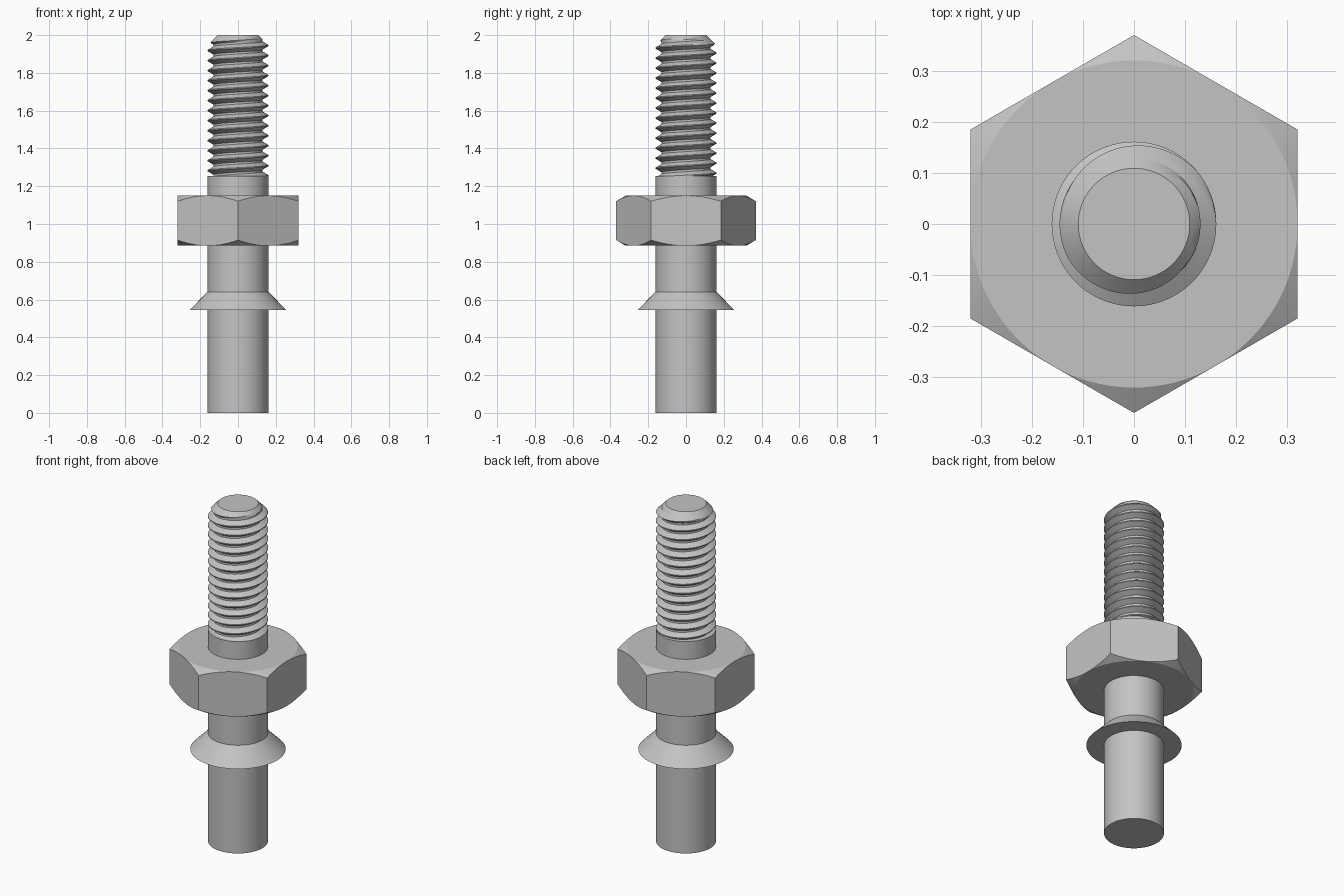
import bpy, bmesh, math

cube = bpy.data.objects.get("Cube")
if cube:
    bpy.data.objects.remove(cube, do_unlink=True)

# Single steel colour
steel = bpy.data.materials.new("steel grey")
steel.use_nodes = True
GREY = (0.55, 0.55, 0.55, 1.0)
steel.diffuse_color = GREY
steel.node_tree.nodes["Principled BSDF"].inputs["Base Color"].default_value = GREY

TAU = 2 * math.pi
SHAFT_R = 0.161


def build(name, columns, smooth_angle=20):
    """Skin a closed ring of point columns (last repeats first) and cap both ends."""
    bm = bmesh.new()
    cols = [[bm.verts.new(p) for p in col] for col in columns]
    for a, b in zip(cols, cols[1:]):
        for i in range(len(a) - 1):
            bm.faces.new((a[i], b[i], b[i + 1], a[i + 1]))
    bm.faces.new([c[0] for c in reversed(cols[:-1])])
    bm.faces.new([c[-1] for c in cols[:-1]])
    bmesh.ops.remove_doubles(bm, verts=bm.verts[:], dist=0.00005)
    bmesh.ops.recalc_face_normals(bm, faces=bm.faces[:])
    mesh = bpy.data.meshes.new(name)
    bm.to_mesh(mesh)
    bm.free()
    mesh.materials.append(steel)
    obj = bpy.data.objects.new(name, mesh)
    bpy.context.collection.objects.link(obj)
    bpy.ops.object.select_all(action='DESELECT')
    obj.select_set(True)
    bpy.context.view_layer.objects.active = obj
    bpy.ops.object.shade_smooth_by_angle(angle=math.radians(smooth_angle))
    return obj


def turned(name, profile_at, steps=96):
    """Revolve a profile that may vary with the angle."""
    columns = []
    for j in range(steps + 1):
        a = TAU * j / steps
        columns.append([(r * math.cos(a), r * math.sin(a), z) for r, z in profile_at(a)])
    return build(name, columns)


# Plain shaft and flared collar
turned("shaft", lambda a: [(SHAFT_R, 0), (SHAFT_R, 1.255)])
turned("flared_collar", lambda a: [(0.256, 0.545), (SHAFT_R - 0.001, 0.642)])

# Hexagonal nut, corners chamfered by a cone
FLAT, NUT_LOW, NUT_HIGH = 0.32, 0.885, 1.15


def nut_profile(a):
    off = (a + math.pi / 6) % (math.pi / 3) - math.pi / 6
    r = FLAT / math.cos(off)
    drop = (r - FLAT) * 0.6
    return [(FLAT, NUT_LOW), (r, NUT_LOW + drop), (r, NUT_HIGH - drop), (FLAT, NUT_HIGH)]


turned("hex_nut", nut_profile)

# Right-handed screw thread, its tip cut by a cone
PITCH, DEPTH, CREST_Z = 0.053, 0.031, 1.945
LOW, TOP, TIP_R = 1.25, 2.0, 0.109
STOPS = (-0.4, -0.225, -0.05, 0.05, 0.12, 0.19, 0.26, 0.33, 0.4)


def thread_profile(a):
    turn = a / TAU
    points = []
    for k in range(-16, 3):
        for stop in STOPS:
            z = min(max(CREST_Z + PITCH * (k + turn + stop), LOW), TOP)
            u = (z - CREST_Z) / PITCH - turn
            d = abs(u - round(u))
            t = min(max((d - 0.05) / 0.35, 0), 1)
            points.append((min(SHAFT_R - DEPTH * t, TIP_R + TOP - z), z))
    return points


turned("threaded_end", thread_profile)
